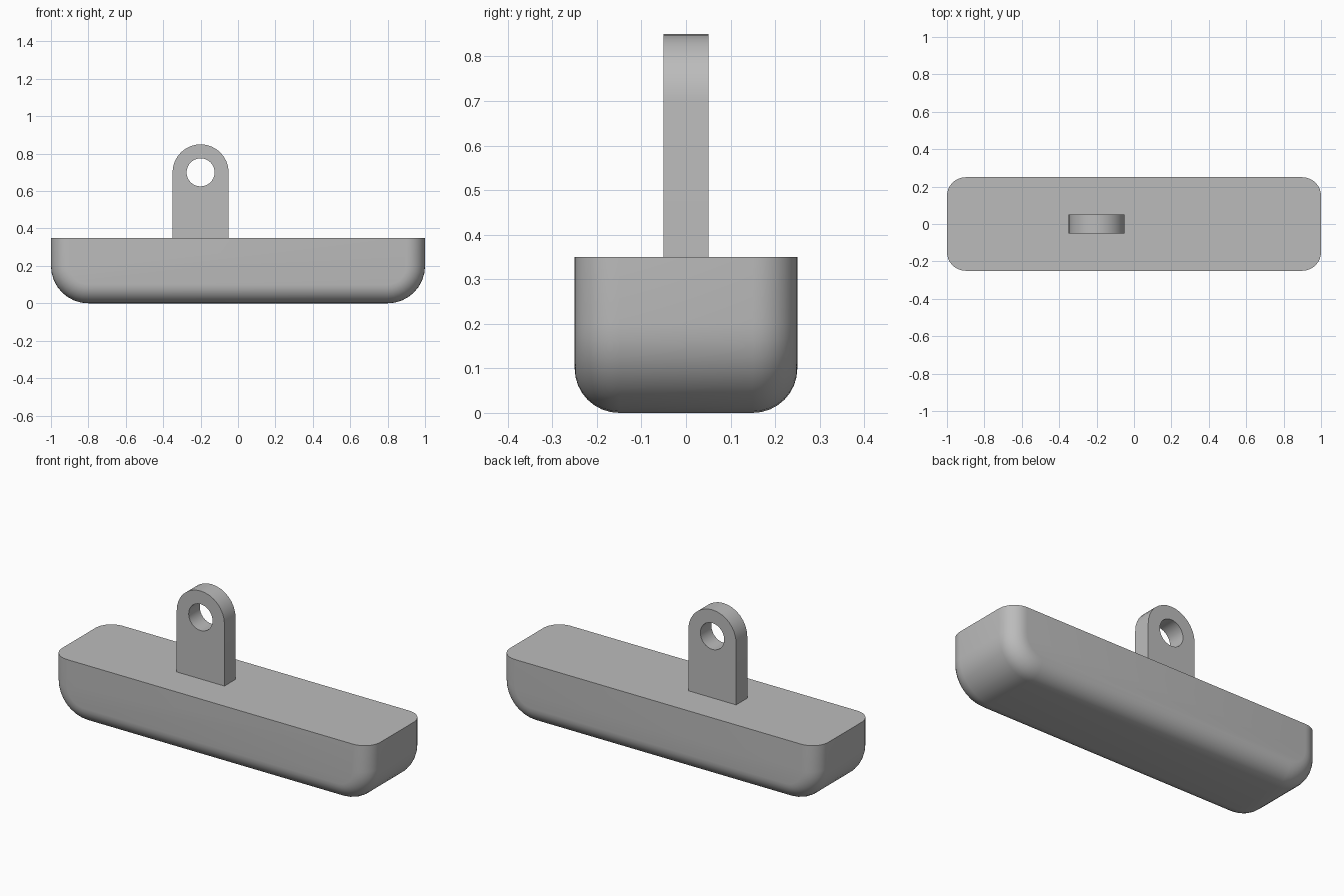
import bpy, bmesh
from math import sin, cos, pi, radians

cube = bpy.data.objects.get("Cube")
if cube:
    bpy.data.objects.remove(cube, do_unlink=True)

grey = bpy.data.materials.new("plain grey")
grey.use_nodes = True
COLOUR = (0.5, 0.5, 0.5, 1)
grey.diffuse_color = COLOUR
grey.node_tree.nodes["Principled BSDF"].inputs["Base Color"].default_value = COLOUR


def finish(bm, name):
    """Turn a bmesh into a smooth-shaded object with sharp edges kept."""
    bmesh.ops.recalc_face_normals(bm, faces=bm.faces)
    mesh = bpy.data.meshes.new(name)
    bm.to_mesh(mesh)
    bm.free()
    mesh.materials.append(grey)
    obj = bpy.data.objects.new(name, mesh)
    bpy.context.collection.objects.link(obj)
    bpy.ops.object.select_all(action='DESELECT')
    obj.select_set(True)
    bpy.context.view_layer.objects.active = obj
    bpy.ops.object.shade_smooth_by_angle(angle=radians(30))
    return obj


def arc(cx, cz, r, start, end, steps):
    return [(cx + r * cos(start + (end - start) * i / steps),
             cz + r * sin(start + (end - start) * i / steps))
            for i in range(steps + 1)]


# Body: a boat-shaped side profile, shrunk inwards towards the front and back
LENGTH, WIDTH, HEIGHT = 1.0, 0.25, 0.35
END_R, EDGE_R, STEPS = 0.2, 0.1, 8


def body_profile(inset):
    r, cx = END_R - inset, LENGTH - END_R
    return ([(-LENGTH + inset, HEIGHT)]
            + arc(-cx, END_R, r, pi, 1.5 * pi, STEPS)
            + arc(cx, END_R, r, 1.5 * pi, 2 * pi, STEPS)
            + [(LENGTH - inset, HEIGHT)])


bm = bmesh.new()
angles = [i / STEPS * pi / 2 for i in range(STEPS + 1)]
stations = [(-(WIDTH - EDGE_R) - EDGE_R * sin(a), EDGE_R * (1 - cos(a))) for a in reversed(angles)]
stations += [(-y, inset) for y, inset in reversed(stations)]
rings = [[bm.verts.new((x, y, z)) for x, z in body_profile(inset)] for y, inset in stations]
for a, b in zip(rings, rings[1:]):
    for i in range(len(a) - 1):
        bm.faces.new((a[i], a[i + 1], b[i + 1], b[i]))
bm.faces.new(rings[0])
bm.faces.new(rings[-1])
# Flat deck on top
bm.faces.new([r[0] for r in rings] + [r[-1] for r in reversed(rings)])
finish(bm, "body")

# Lug: round-topped plate with a through hole
LUG_X, LUG_Z, LUG_R, HOLE_R, LUG_Y = -0.2, 0.7, 0.15, 0.075, 0.05
outline = ([(LUG_X - LUG_R, HEIGHT), (LUG_X + LUG_R, HEIGHT)]
           + arc(LUG_X, LUG_Z, LUG_R, 0, pi, 16))
hole = arc(LUG_X, LUG_Z, HOLE_R, 0, 2 * pi, 32)[:-1]

bm = bmesh.new()
edges = []
for loop in (outline, hole):
    verts = [bm.verts.new((x, -LUG_Y, z)) for x, z in loop]
    edges += [bm.edges.new((v, verts[i - 1])) for i, v in enumerate(verts)]
bmesh.ops.triangle_fill(bm, edges=edges, use_beauty=True)
result = bmesh.ops.extrude_face_region(bm, geom=bm.faces[:], use_keep_orig=True)
moved = [g for g in result["geom"] if isinstance(g, bmesh.types.BMVert)]
bmesh.ops.translate(bm, verts=moved, vec=(0, 2 * LUG_Y, 0))
finish(bm, "lug")
